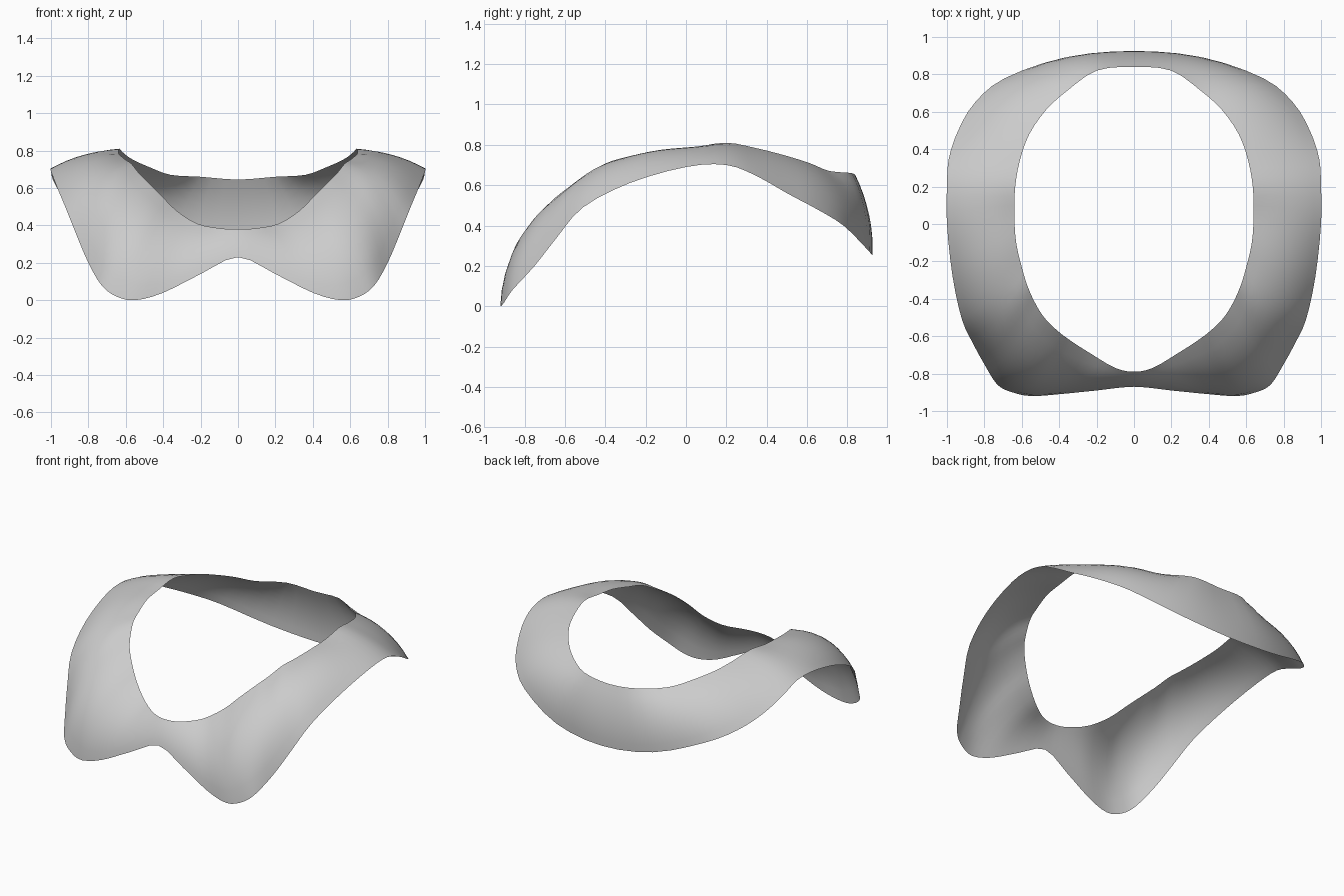
import bpy, bmesh
from mathutils import Vector

if "Cube" in bpy.data.objects:
    bpy.data.objects.remove(bpy.data.objects["Cube"])

# Right half, front to back: points on the neck opening
NECK = [(0, -.79, .38), (.1, -.77, .385), (.22, -.70, .41), (.33, -.63, .48),
        (.41, -.57, .56), (.48, -.50, .63), (.53, -.42, .68), (.57, -.33, .73),
        (.60, -.23, .75), (.63, -.10, .775), (.64, .05, .79), (.635, .20, .81),
        (.61, .34, .785), (.56, .48, .75), (.47, .61, .71), (.36, .71, .67),
        (.20, .82, .66), (0, .84, .645)]
# Matching points on the hem
HEM = [(0, -.87, .23), (.2, -.89, .14), (.4, -.91, .04), (.55, -.92, 0),
       (.65, -.90, .02), (.73, -.86, .08), (.80, -.75, .20), (.86, -.64, .34),
       (.92, -.51, .49), (.97, -.28, .61), (1, 0, .69), (1, .20, .70),
       (.99, .35, .645), (.94, .50, .56), (.85, .65, .48), (.69, .78, .40),
       (.37, .89, .29), (0, .925, .25)]
# Outward swell of the cloth between the two edges
SWELL = [.01, .02, .05, .08, .10, .10, .10, .09, .07,
         .05, .03, .02, .02, .03, .04, .04, .03, .025]
STEPS, ACROSS = 3, 8


def flip(p):
    return Vector((-p[0], p[1], p[2]))


def smooth_half(points, mirror):
    """Catmull-Rom curve through the half outline, mirrored past both ends."""
    pts = [mirror(points[1])] + list(points) + [mirror(points[-2])]
    out = []
    for a, b, c, d in zip(pts, pts[1:], pts[2:], pts[3:]):
        for k in range(STEPS):
            t = k / STEPS
            out.append(.5 * (2 * b + (c - a) * t + (2 * a - 5 * b + 4 * c - d) * t * t
                             + (3 * b - a - 3 * c + d) * t ** 3))
    return out + [points[-1]]


neck = smooth_half([Vector(p) for p in NECK], flip)
hem = smooth_half([Vector(p) for p in HEM], flip)
swell = smooth_half(SWELL, lambda v: v)

# Rows across the band from neck to hem, bulging along the band normal
n = len(neck)
rows = []
for i in range(n):
    mids = [(neck[j] + hem[j]) / 2 for j in (max(i - 1, 0), min(i + 1, n - 1))]
    along = mids[1] - mids[0]
    if i in (0, n - 1):
        along = Vector((1 if i == 0 else -1, 0, 0))
    normal = (hem[i] - neck[i]).cross(along).normalized()
    row = []
    for k in range(ACROSS + 1):
        t = k / ACROSS
        row.append(neck[i].lerp(hem[i], t) + normal * (swell[i] * 4 * t * (1 - t)))
    rows.append(row)

bm = bmesh.new()
grid = [[bm.verts.new(p) for p in row] for row in rows]
for r0, r1 in zip(grid, grid[1:]):
    for k in range(ACROSS):
        bm.faces.new((r0[k], r0[k + 1], r1[k + 1], r1[k]))

# Mirror to the left half and weld the centre seams
geom = bm.verts[:] + bm.edges[:] + bm.faces[:]
bmesh.ops.mirror(bm, geom=geom, axis='X', merge_dist=.0005)
bmesh.ops.remove_doubles(bm, verts=bm.verts[:], dist=.0005)
bmesh.ops.recalc_face_normals(bm, faces=bm.faces[:])
bm.faces.ensure_lookup_table()
if sum(f.normal.z * f.calc_area() for f in bm.faces) < 0:
    bmesh.ops.reverse_faces(bm, faces=bm.faces[:])

mesh = bpy.data.meshes.new("collar")
bm.to_mesh(mesh)
bm.free()
mesh.shade_smooth()

grey = bpy.data.materials.new("light grey")
grey.diffuse_color = (.6, .6, .6, 1)
grey.use_nodes = True
grey.node_tree.nodes["Principled BSDF"].inputs["Base Color"].default_value = grey.diffuse_color
mesh.materials.append(grey)
collar = bpy.data.objects.new("collar", mesh)
bpy.context.collection.objects.link(collar)
